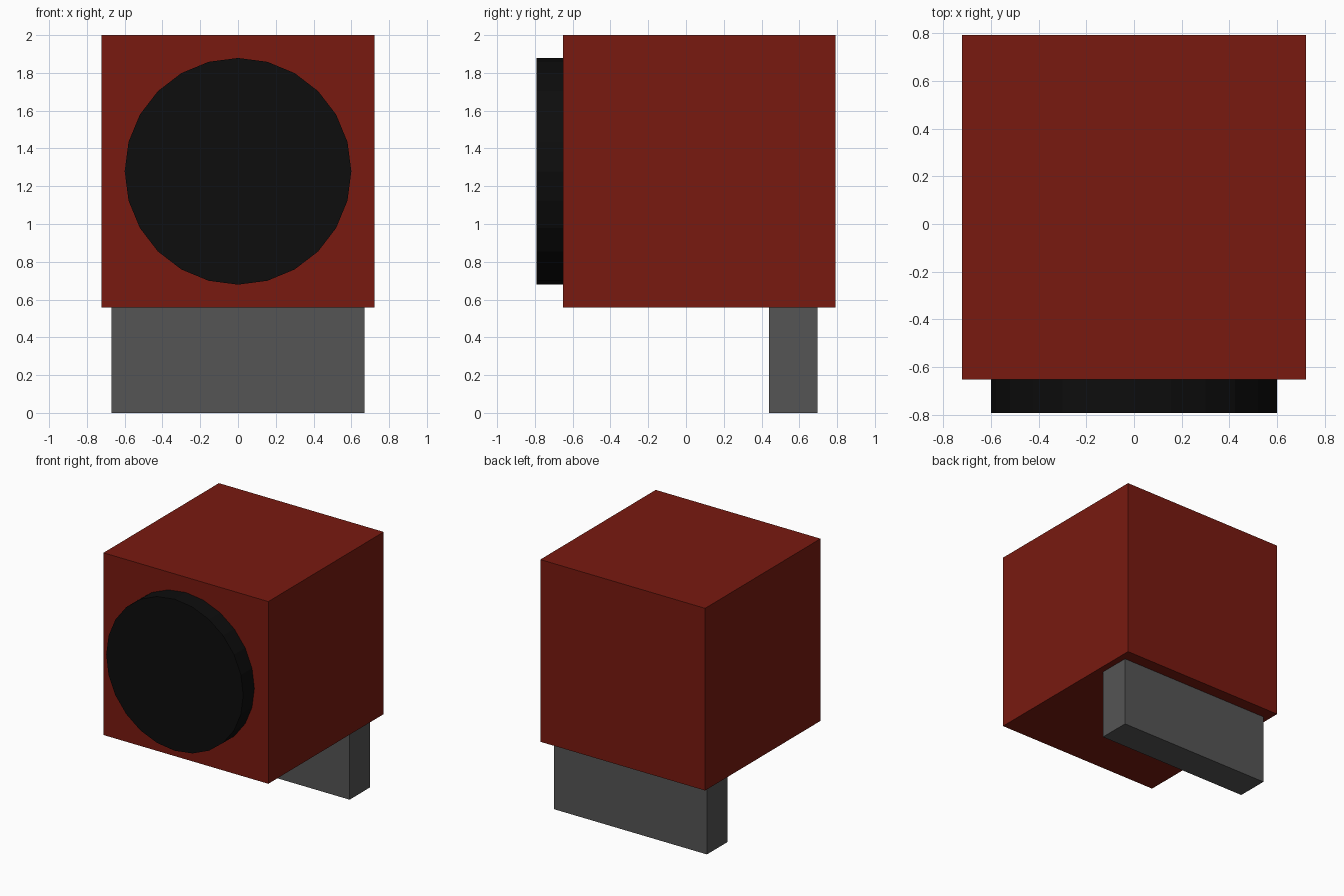
import bpy
import math

if "Cube" in bpy.data.objects:
    bpy.data.objects.remove(bpy.data.objects["Cube"])


def material(name, rgb):
    mat = bpy.data.materials.new(name)
    mat.diffuse_color = (*rgb, 1.0)
    mat.use_nodes = True
    mat.node_tree.nodes["Principled BSDF"].inputs["Base Color"].default_value = mat.diffuse_color
    return mat


def box(name, low, high, mat):
    centre = [(a + b) / 2 for a, b in zip(low, high)]
    bpy.ops.mesh.primitive_cube_add(size=1, location=centre)
    obj = bpy.context.object
    obj.name = name
    obj.scale = [b - a for a, b in zip(low, high)]
    bpy.ops.object.transform_apply(location=False, rotation=False, scale=True)
    obj.data.materials.append(mat)
    return obj


red = material("red_paint", (0.19, 0.01, 0.005))
black = material("black_lens", (0.004, 0.004, 0.004))
grey = material("grey_metal", (0.09, 0.09, 0.09))

# Cube housing
box("housing", (-0.722, -0.652, 0.557), (0.722, 0.792, 2.0), red)

# Mounting bracket under the rear of the housing
box("mounting_bracket", (-0.67, 0.44, 0.0), (0.67, 0.695, 0.557), grey)

# Round 24-sided lens on the front, with a vertex at the top
bpy.ops.mesh.primitive_cylinder_add(
    vertices=24, radius=0.6, depth=0.14,
    location=(0, -0.722, 1.279), rotation=(math.pi / 2, 0, 0))
lens = bpy.context.object
lens.name = "lens"
lens.data.materials.append(black)
